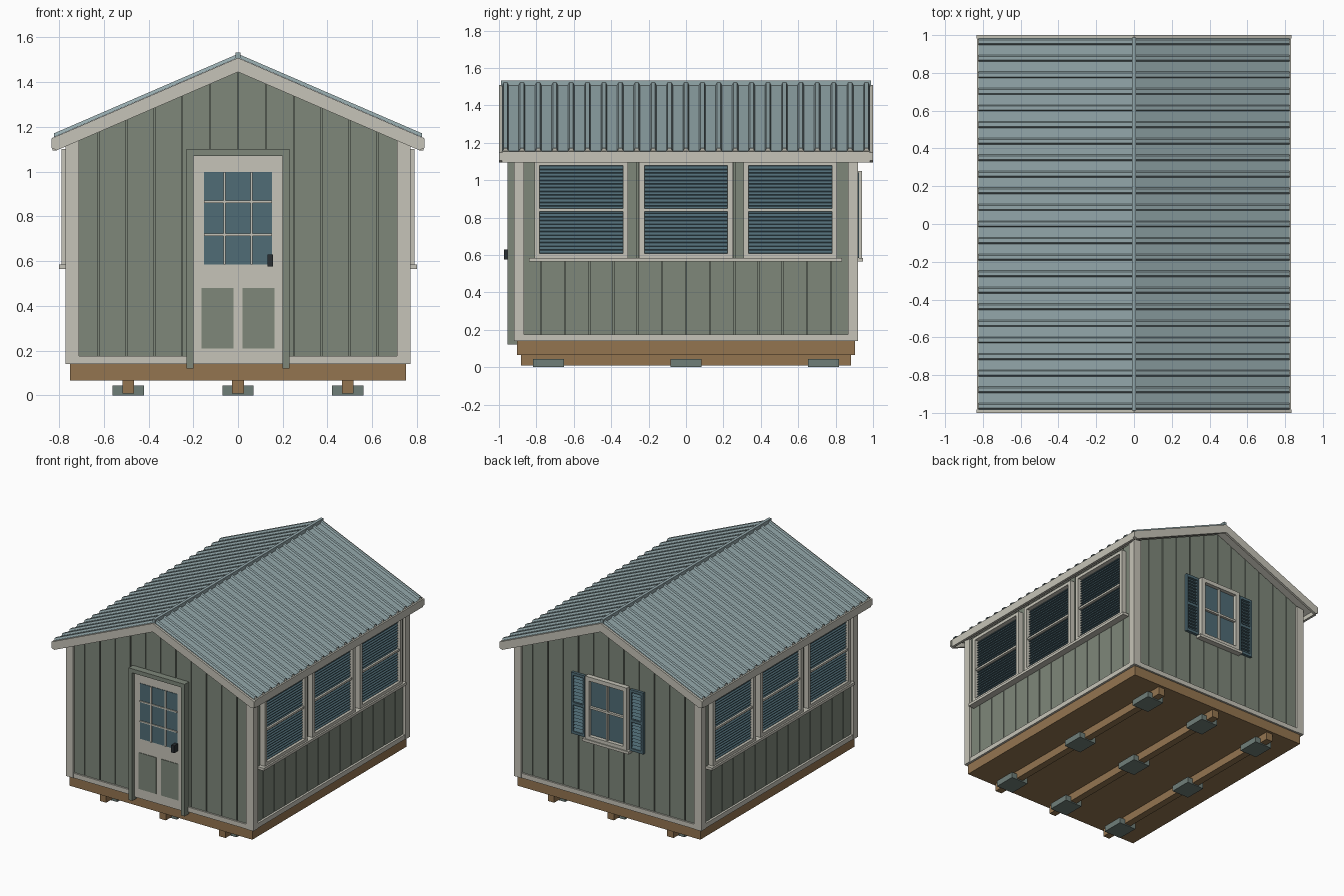
import bpy, bmesh, math

if "Cube" in bpy.data.objects:
    bpy.data.objects.remove(bpy.data.objects["Cube"])

# ---- colours ----
def mat(name, r, g, b):
    lin = lambda c: ((c / 255 + 0.055) / 1.055) ** 2.4
    m = bpy.data.materials.new(name)
    m.diffuse_color = (lin(r), lin(g), lin(b), 1)
    m.use_nodes = True
    m.node_tree.nodes["Principled BSDF"].inputs["Base Color"].default_value = m.diffuse_color
    return m

GREEN = mat("sage green", 126, 135, 122)
TRIM = mat("off white trim", 198, 196, 184)
WOOD = mat("brown timber", 148, 117, 80)
ROOF = mat("blue grey metal", 148, 168, 171)
GLASS = mat("slate blue", 80, 108, 118)
BLOCK = mat("grey concrete", 112, 127, 121)
DARK = mat("charcoal", 42, 47, 50)

# ---- helpers ----
def prism(poly, a, b, axis='y'):
    """Outline (u, z) extruded from a to b along the y or x axis."""
    put = (lambda u, v, t: (u, t, v)) if axis == 'y' else (lambda u, v, t: (t, u, v))
    return [put(u, v, a) for u, v in poly], [put(u, v, b) for u, v in poly]

def box(x0, x1, y0, y1, z0, z1):
    return prism([(x0, z0), (x1, z0), (x1, z1), (x0, z1)], y0, y1)

def build(name, solids, material):
    bm = bmesh.new()
    for lo, hi in solids:
        A = [bm.verts.new(p) for p in lo]
        B = [bm.verts.new(p) for p in hi]
        n = len(A)
        bm.faces.new(A)
        bm.faces.new(B[::-1])
        for i in range(n):
            bm.faces.new((A[i], B[i], B[(i + 1) % n], A[(i + 1) % n]))
    bmesh.ops.recalc_face_normals(bm, faces=bm.faces)
    me = bpy.data.meshes.new(name)
    bm.to_mesh(me)
    bm.free()
    ob = bpy.data.objects.new(name, me)
    me.materials.append(material)
    bpy.context.collection.objects.link(ob)
    return ob

def flip(solids):
    """Copy of the solids mirrored across x = 0."""
    return [tuple([(-x, y, z) for x, y, z in ring] for ring in s) for s in solids]

def both(solids):
    return solids + flip(solids)

S = 0.432                                   # roof slope
def rake(x, top):
    return top - S * abs(x)

# ---- base ----
build("concrete_blocks", [box(x - .07, x + .07, y - .082, y + .082, 0, .043)
      for x in (-.49, 0, .49) for y in (-.735, 0, .735)], BLOCK)
build("skids", [box(x - .026, x + .026, -.883, .883, .008, .07) for x in (-.49, 0, .49)], WOOD)
build("floor_frame", [box(-.75, .75, -.903, .903, .066, .14)], WOOD)

# ---- walls: core plus vertical boards with narrow grooves ----
build("wall_core", [prism([(-.738, .14), (.738, .14), (.738, rake(.738, 1.47)),
      (0, 1.47), (-.738, rake(.738, 1.47))], -.893, .893)], GREEN)
gable = []
for i in range(6):
    a, b = i * .125 + .003, (i + 1) * .125 - .003
    outline = [(a, .14), (b, .14), (b, rake(b, 1.47)), (a, rake(a, 1.47))]
    gable += [prism(outline, -.905, -.89), prism(outline, .89, .905)]
build("gable_boards", both(gable), GREEN)
w = 1.81 / 14
build("side_boards", both([box(.735, .75, -.905 + i * w + .003, -.905 + (i + 1) * w - .003, .14, 1.14)
      for i in range(14)]), GREEN)

# ---- corner boards and bottom trim ----
corner, skirt = [], []
for s in (-1, 1):
    y0, y1 = sorted((s * .90, s * .92))
    corner.append(prism([(.71, .14), (.77, .14), (.77, 1.14), (.71, 1.15)], y0, y1))
    y0, y1 = sorted((s * .865, s * .90))
    corner.append(box(.745, .77, y0, y1, .14, 1.13))
build("corner_boards", both(corner), TRIM)
skirt = both([box(.745, .766, -.87, .87, .14, .175), box(.2, .712, -.917, -.90, .14, .175)])
build("bottom_trim", skirt + [box(-.712, .712, .90, .917, .14, .175)], TRIM)

# ---- side windows with blinds ----
trim, glass, slats = [], [], []
for c in (-.5605, 0, .5565):
    i, o = .223, .25
    glass.append(box(.748, .754, c - i, c + i, .60, 1.08))
    trim += [box(.748, .788, c - o, c - i, .585, 1.10), box(.748, .788, c + i, c + o, .585, 1.10),
             box(.748, .788, c - i, c + i, 1.077, 1.10), box(.748, .788, c - i, c + i, .585, .607),
             box(.748, .780, c - i, c + i, .833, .848)]
    p = .47 / 24
    for k in range(24):
        z = .607 + k * p
        slats.append([[(x, c + s * i, z + dz) for x, dz in ((.752, .003), (.768, 0), (.768, .003), (.752, p))]
                      for s in (-1, 1)])
trim.append(box(.748, .80, -.84, .835, .565, .585))
build("side_window_glass", both(glass), GLASS)
build("side_window_blinds", both(slats), GLASS)
build("side_window_trim", both(trim), TRIM)

# ---- back window and shutters ----
build("back_window_glass", [box(-.14, .14, .90, .912, .60, 1.02)], GLASS)
build("back_window_trim", both([box(.14, .17, .90, .94, .585, 1.05)]) + [
      box(-.14, .14, .90, .94, 1.02, 1.05), box(-.14, .14, .90, .94, .585, .61),
      box(-.19, .19, .90, .947, .565, .585),
      box(-.007, .007, .905, .93, .61, 1.02), box(-.14, .14, .905, .93, .81, .825)], TRIM)
louvre = [box(.185, .20, .90, .925, .585, 1.04), box(.28, .295, .90, .925, .585, 1.04)]
louvre += [box(.20, .28, .90, .925, z, z + .02) for z in (.585, .80, 1.02)]
louvre += [prism([(.905, z), (.922, z), (.905, z + .024)], .20, .28, 'x')
           for z in [.607 + k * .0243 for k in range(17)]]
build("shutters", both(louvre), GLASS)

# ---- door ----
build("door_frame", both([box(.20, .23, -.955, -.90, .12, 1.10)]) +
      [box(-.20, .20, -.955, -.90, 1.07, 1.10)], GREEN)
build("door_leaf", [box(-.20, .20, -.928, -.90, .14, 1.07)], TRIM)
build("door_glass", [box(-.153, .153, -.931, -.92, .585, .997)], GLASS)
build("door_glazing_bars", [box(x - .005, x + .005, -.938, -.925, .585, .997) for x in (-.06, .06)] +
      [box(-.153, .153, -.938, -.925, z - .005, z + .005) for z in (.717, .865)], TRIM)
build("door_panels", both([box(.02, .163, -.932, -.92, .21, .48)]), GREEN)
build("door_handle", [box(.132, .156, -.972, -.925, .575, .63)], DARK)

# ---- roof deck, rake boards and eave boards ----
def slope(x0, x1, top, thick):
    return [(x0, rake(x0, top)), (x1, rake(x1, top)), (x1, rake(x1, top - thick)), (x0, rake(x0, top - thick))]

build("roof_deck", both([prism(slope(0, .818, 1.508, .03), -.985, .985)]), TRIM)
rakes = []
for y0, y1 in ((-1, -.982), (.982, 1)):
    rakes.append(prism([(0, 1.508), (.833, rake(.833, 1.508)), (.833, 1.105), (.81, 1.095), (0, 1.445)], y0, y1))
build("rake_boards", both(rakes), TRIM)
build("eave_boards", both([box(.812, .83, -.983, .983, 1.095, 1.152)]), TRIM)

# ---- ribbed metal roof sheets ----
def roof_sheet(name, side):
    profile = [(-.985, 0)]
    for i in range(23):
        y = -.965 + i * 1.93 / 22
        profile += [(y - .017, 0), (y - .010, .014), (y + .010, .014), (y + .017, 0)]
    profile.append((.985, 0))
    bm = bmesh.new()
    rows = [[bm.verts.new((side * x, y, rake(x, 1.512) + dz)) for y, dz in profile] for x in (0, .822)]
    for a, b, c, d in zip(rows[0], rows[0][1:], rows[1][1:], rows[1]):
        f = bm.faces.new((a, b, c, d))
        f.normal_update()
        if f.normal.z < 0:
            f.normal_flip()
    me = bpy.data.meshes.new(name)
    bm.to_mesh(me)
    bm.free()
    me.materials.append(ROOF)
    ob = bpy.data.objects.new(name, me)
    bpy.context.collection.objects.link(ob)
    mod = ob.modifiers.new("thickness", 'SOLIDIFY')
    mod.thickness = .003
    mod.offset = -1

roof_sheet("left_roof_sheet", -1)
roof_sheet("right_roof_sheet", 1)
build("ridge_cap", [prism([(0, 1.475), (.011, 1.49), (.011, 1.533), (-.011, 1.533), (-.011, 1.49)],
      -.988, .988)], ROOF)
